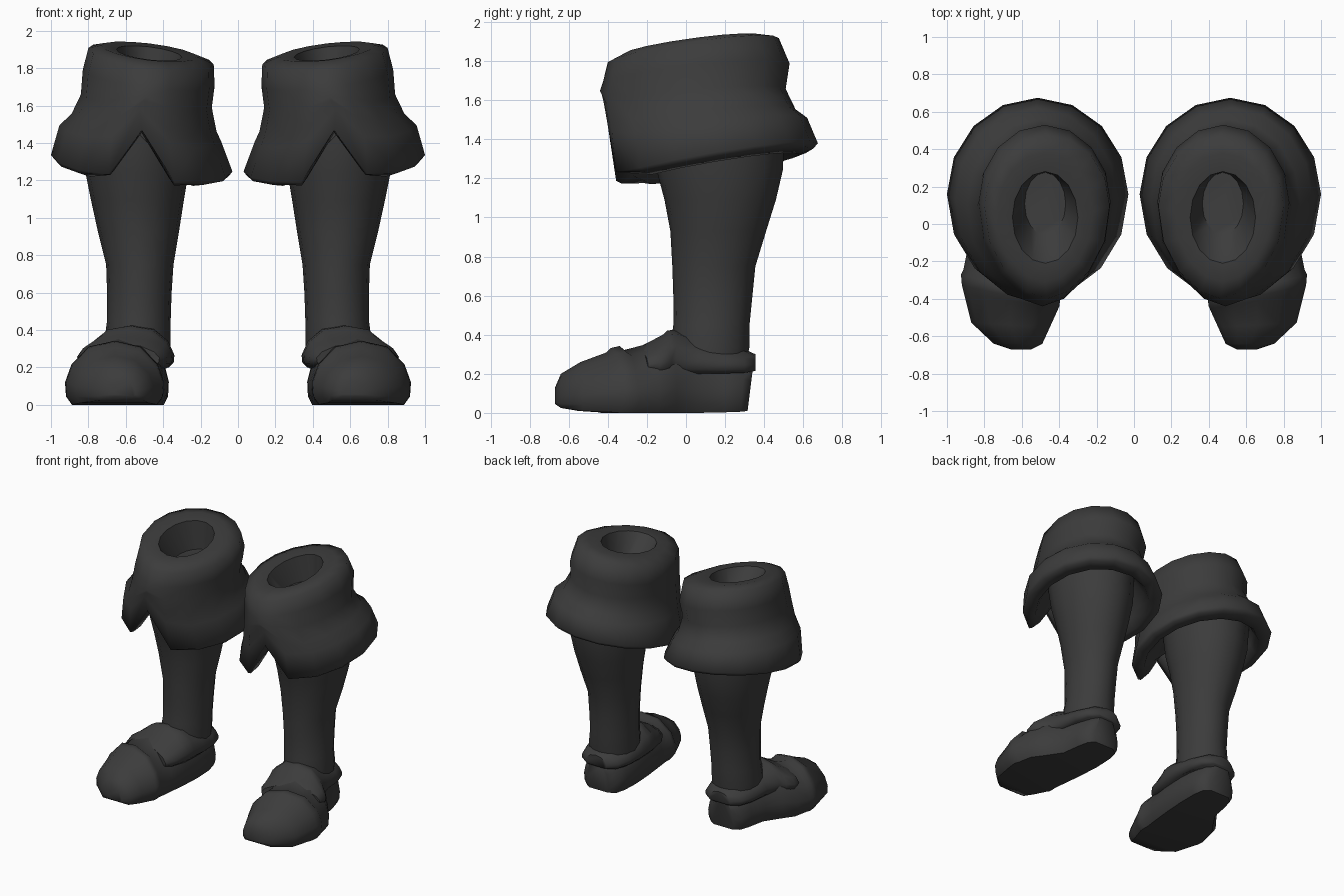
import bpy, bmesh, math

leather = bpy.data.materials.new("dark_leather")
leather.diffuse_color = (0.045, 0.045, 0.045, 1)
SIDES = 16


def loft(name, rings, angle=50, cap_first=False, cap_last=False, flip=False):
    """Skin a list of equal-length point rings, mirrored to make the pair."""
    bm = bmesh.new()
    vs = [[bm.verts.new(p) for p in r] for r in rings]
    n = len(vs[0])
    for a, b in zip(vs, vs[1:]):
        for i in range(n):
            j = (i + 1) % n
            bm.faces.new((a[i], a[j], b[j], b[i]))
    if cap_first:
        bm.faces.new(vs[0])
    if cap_last:
        bm.faces.new(vs[-1])
    bmesh.ops.recalc_face_normals(bm, faces=bm.faces)
    if flip:
        bmesh.ops.reverse_faces(bm, faces=bm.faces)
    me = bpy.data.meshes.new(name)
    bm.to_mesh(me)
    bm.free()
    me.materials.append(leather)
    ob = bpy.data.objects.new(name, me)
    bpy.context.collection.objects.link(ob)
    bpy.ops.object.select_all(action='DESELECT')
    ob.select_set(True)
    bpy.context.view_layer.objects.active = ob
    bpy.ops.object.shade_smooth_by_angle(angle=math.radians(angle))
    ob.modifiers.new("pair", 'MIRROR').use_mirror_merge = False
    return ob


def oval(x0, x1, y0, y1, z, sy=0, notch=0, sx=0, egg=0):
    """Egg-shaped ring: tilted by sx/sy, raised at the front by notch."""
    cx, rx = (x0 + x1) / 2, (x1 - x0) / 2
    cy = y0 + (y1 - y0) * (0.5 + 0.1 * egg)
    pts = []
    for i in range(SIDES):
        a = 2 * math.pi * i / SIDES
        s, c = math.sin(a), -math.cos(a)
        x = cx + rx * s * (1 - 0.32 * egg * max(0, -c) ** 4)
        y = cy + c * (y1 - cy if c > 0 else cy - y0)
        w = max(0, 1 - abs(x - 0.52) / 0.18) if c < 0 else 0
        pts.append((x, y, z + sx * (x - 0.52) + sy * y + notch * w))
    return pts


# Well inside the cuff, open at the top
hole = (.30, .65, -.21, .28, 1.88, .14, 0, .12, 0)
loft("cuff_well", [oval(*hole), oval(.365, .585, -.06, .275, 1.70)],
     cap_last=True, flip=True)

# Folded cuff from the hole outwards and down:
# (x0, x1, y0, y1, z, y slope, notch, x slope, egg)
cuff = [
    hole,
    (.22, .73, -.31, .38, 1.888, .13, 0, .12, .4),
    (.13, .80, -.40, .475, 1.858, .14, 0, .13, .7),
    (.125, .83, -.425, .53, 1.74, .10, 0, .12, .7),
    (.14, .84, -.44, .51, 1.62, .08, .08, .10, .6),
    (.115, .89, -.43, .56, 1.50, .10, .19, .12, .45),
    (.09, .955, -.42, .62, 1.435, .12, .20, .10, .3),
    (.03, 1.0, -.40, .675, 1.265, .17, .28, .09, .2),
    (.045, .98, -.37, .65, 1.242, .17, .30, .09, .2),
    (.12, .91, -.31, .58, 1.225, .17, .29, .09, .2),
    (.17, .87, -.28, .545, 1.30, .14, .20, .09, .2),
    (.25, .82, -.16, .49, 1.42, .10, .05, .09, 0),
]
# Outer skin is open at both ends, so normals follow the ring order
loft("cuff", [oval(*r) for r in cuff], 85)

# Leg shaft
shaft = [
    (.37, .70, -.06, .30, .20), (.36, .715, -.08, .325, .34),
    (.36, .70, -.065, .325, .45), (.355, .70, -.065, .34, .60),
    (.345, .705, -.07, .355, .75), (.315, .75, -.08, .41, .93),
    (.29, .785, -.11, .46, 1.09), (.265, .815, -.15, .495, 1.24),
    (.255, .83, -.18, .505, 1.42), (.25, .83, -.18, .50, 1.52),
]
loft("shaft", [oval(*r) for r in shaft])

# Shoe cross-section: flat bottom, domed top
half = [(.86, 0), (.98, .13), (1, .35), (.87, .63), (.52, .91)]
section = half + [(0, 1)] + [(-u, v) for u, v in reversed(half)]


def shoe(name, stations):
    """Loft cross-sections (y, x0, x1, bottom, top, skew, lean), toe to heel."""
    loft(name, [[((a + b) / 2 + u * (b - a) / 2,
                  y + sk * u * (b - a) / 2 + lean * v,
                  z0 + v * (z1 - z0)) for u, v in section]
                for y, a, b, z0, z1, sk, lean in stations],
         cap_first=True, cap_last=True)


# Toe, sole and heel
shoe("foot", [
    (-.67, .55, .66, .045, .13, 0, 0), (-.64, .49, .75, .025, .20, 0, 0),
    (-.54, .45, .87, .01, .26, .06, 0), (-.41, .405, .91, .003, .308, .17, 0),
    (-.385, .40, .92, 0, .332, .22, 0), (-.34, .395, .925, 0, .342, .26, 0),
    (-.315, .40, .912, 0, .322, .28, 0), (-.20, .387, .89, 0, .352, .26, 0),
    (-.08, .375, .82, 0, .385, .15, 0), (.06, .37, .74, 0, .35, 0, 0),
    (.20, .375, .715, .003, .30, 0, 0), (.28, .395, .69, .006, .27, 0, .02),
    (.315, .45, .64, .01, .25, 0, .03),
])
# Instep and heel wrap overhanging the sole
shoe("upper_wrap", [
    (-.25, .42, .85, .21, .325, .26, 0), (-.19, .38, .86, .2, .362, .24, 0),
    (-.115, .36, .82, .195, .402, .14, 0), (-.095, .352, .805, .195, .422, .1, 0),
    (-.05, .345, .785, .198, .425, 0, 0), (.06, .34, .75, .2, .385, 0, 0),
    (.20, .348, .735, .202, .345, 0, 0), (.30, .38, .70, .205, .325, 0, 0),
    (.355, .45, .63, .215, .30, 0, 0),
])
